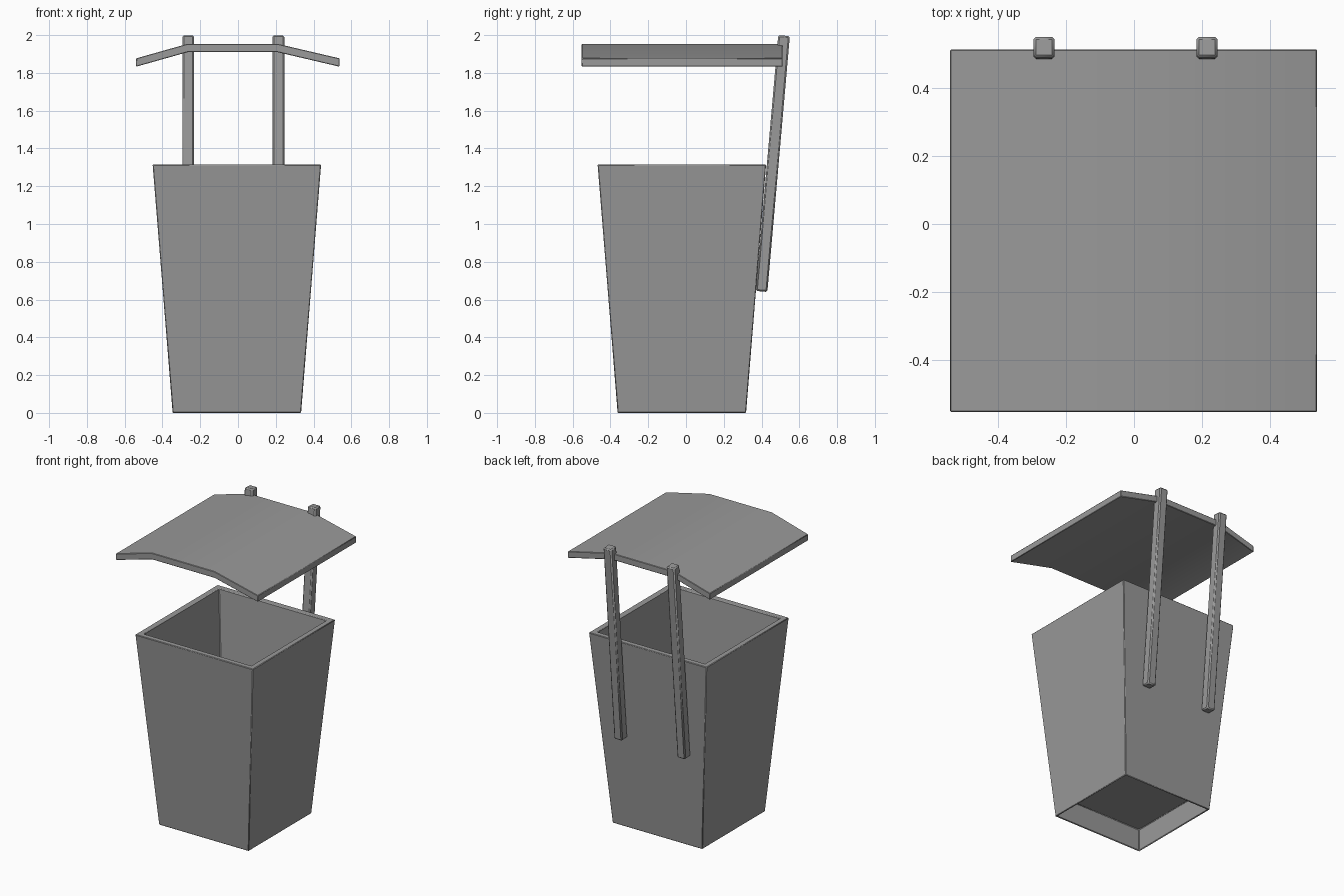
import bpy
import bmesh
from math import radians, cos, atan2
from mathutils import Vector, Matrix

cube = bpy.data.objects.get("Cube")
if cube:
    bpy.data.objects.remove(cube, do_unlink=True)

grey = bpy.data.materials.new("plain grey")
grey.use_nodes = True
colour = (0.32, 0.32, 0.32, 1)
grey.diffuse_color = colour
grey.node_tree.nodes["Principled BSDF"].inputs["Base Color"].default_value = colour


def finish(bm, name, bevel):
    """Turn a bmesh into a softly bevelled object."""
    bmesh.ops.recalc_face_normals(bm, faces=bm.faces)
    mesh = bpy.data.meshes.new(name)
    bm.to_mesh(mesh)
    bm.free()
    mesh.materials.append(grey)
    obj = bpy.data.objects.new(name, mesh)
    bpy.context.collection.objects.link(obj)
    mod = obj.modifiers.new("soft edges", "BEVEL")
    mod.width = bevel
    mod.segments = 1
    mod.limit_method = "ANGLE"
    mod.angle_limit = radians(30)
    bpy.context.view_layer.objects.active = obj
    obj.select_set(True)
    bpy.ops.object.shade_smooth_by_angle(angle=radians(30))
    obj.select_set(False)
    return obj


# Bin: square rings from the underside floor, out over the body, into the cavity
centre = Vector((-0.006, -0.022, 0))
HEIGHT, FOOT, MOUTH, WALL = 1.315, 0.34, 0.446, 0.04


def half_width(z):
    return FOOT + (MOUTH - FOOT) * z / HEIGHT


rings = [
    (FOOT - 0.01, 0.15),
    (FOOT - 0.01, 0),
    (FOOT, 0),
    (MOUTH, HEIGHT),
    (MOUTH - WALL, HEIGHT),
    (half_width(0.19) - WALL, 0.19),
]
bm = bmesh.new()
loops = []
for half, z in rings:
    corners = [(-1, -1), (1, -1), (1, 1), (-1, 1)]
    loops.append([bm.verts.new(centre + Vector((x * half, y * half, z)))
                  for x, y in corners])
for low, high in zip(loops, loops[1:]):
    for i in range(4):
        j = (i + 1) % 4
        bm.faces.new((low[i], low[j], high[j], high[i]))
bm.faces.new(loops[0])
bm.faces.new(loops[-1])
finish(bm, "bin_body", 0.004)

# Two leaning posts fixed to the back of the bin
POST = 0.062
foot, top = Vector((0, 0.4, 0.643)), Vector((0, 0.519, 1.997))
axis = top - foot
lean = atan2(axis.y, axis.z)
for name, x in (("right_post", -0.264), ("left_post", 0.214)):
    bm = bmesh.new()
    bmesh.ops.create_cube(bm, size=1)
    bmesh.ops.scale(bm, vec=(POST, POST * cos(lean), axis.length), verts=bm.verts)
    bmesh.ops.rotate(bm, matrix=Matrix.Rotation(-lean, 3, "X"), verts=bm.verts)
    bmesh.ops.translate(bm, vec=(foot + top) / 2 + Vector((x, 0, 0)), verts=bm.verts)
    finish(bm, name, 0.008)

# Folded roof: bent profile extruded from front to back
THICK, FRONT, BACK = 0.044, -0.552, 0.512
upper = [(-0.539, 1.877), (-0.266, 1.954), (0.208, 1.954), (0.537, 1.877)]
bm = bmesh.new()
rows = []
for y in (FRONT, BACK):
    rows.append([(bm.verts.new((x, y, z)), bm.verts.new((x, y, z - THICK)))
                 for x, z in upper])
front, back = rows
for i in range(len(upper) - 1):
    for side in (0, 1):
        bm.faces.new((front[i][side], front[i + 1][side],
                      back[i + 1][side], back[i][side]))
    for row in rows:
        bm.faces.new((row[i][0], row[i + 1][0], row[i + 1][1], row[i][1]))
for i in (0, -1):
    bm.faces.new((front[i][0], front[i][1], back[i][1], back[i][0]))
finish(bm, "roof", 0.003)
